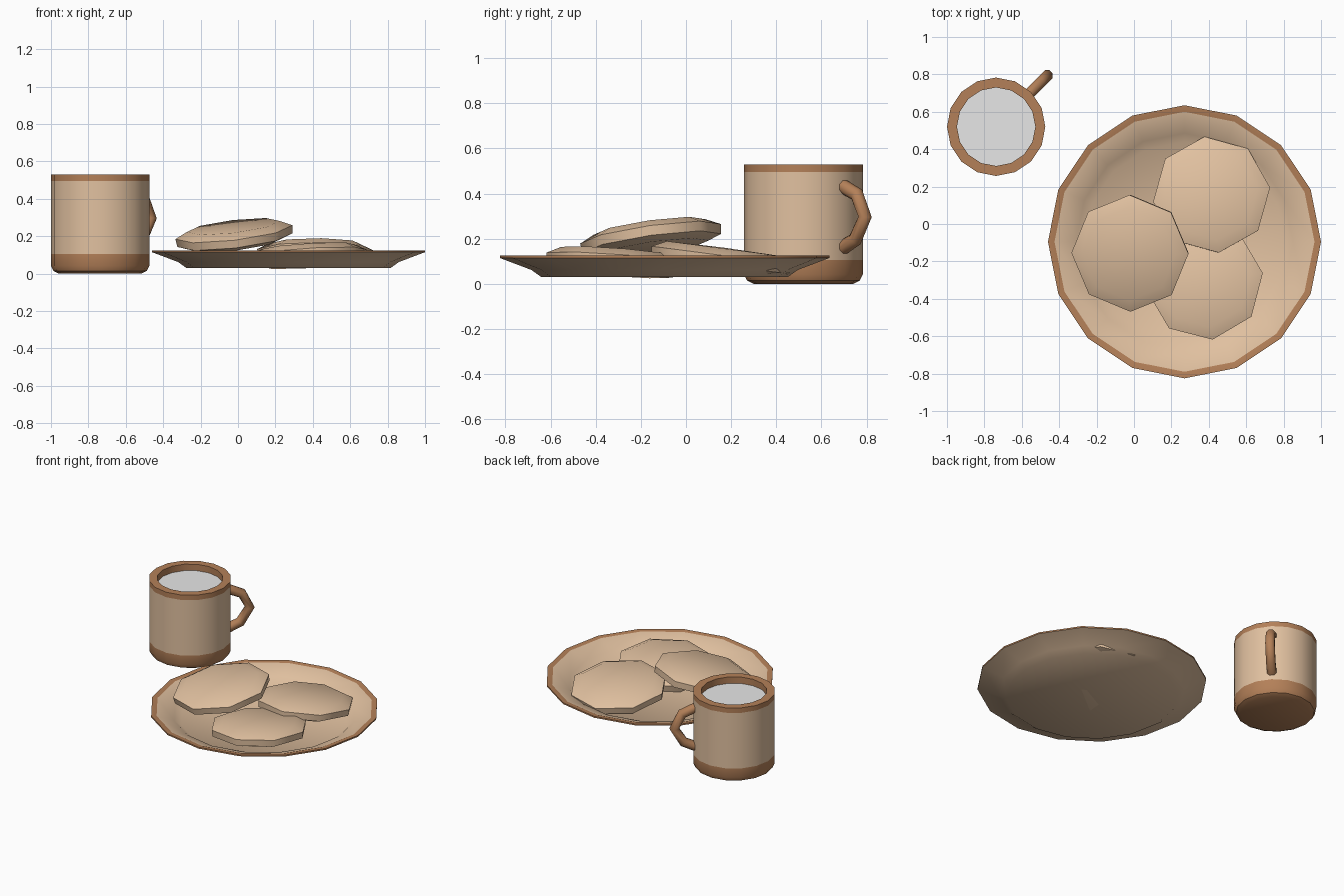
import bpy, math
from mathutils import Vector, Matrix

if "Cube" in bpy.data.objects:
    bpy.data.objects.remove(bpy.data.objects["Cube"])


def material(name, rgb):
    m = bpy.data.materials.new(name)
    m.diffuse_color = (*rgb, 1)
    m.use_nodes = True
    m.node_tree.nodes["Principled BSDF"].inputs["Base Color"].default_value = m.diffuse_color
    return m


BEIGE = material("beige", (0.75, 0.53, 0.35))
BROWN = material("brown", (0.455, 0.216, 0.098))
GREY = material("milk grey", (0.8, 0.8, 0.8))
MATS = [BEIGE, BROWN, GREY]


def make(name, verts, faces, mats, angle):
    me = bpy.data.meshes.new(name)
    me.from_pydata(verts, [], faces)
    for m in MATS:
        me.materials.append(m)
    for p, i in zip(me.polygons, mats):
        p.material_index = i
    ob = bpy.data.objects.new(name, me)
    bpy.context.collection.objects.link(ob)
    bpy.ops.object.select_all(action='DESELECT')
    ob.select_set(True)
    bpy.context.view_layer.objects.active = ob
    bpy.ops.object.shade_smooth_by_angle(angle=math.radians(angle))
    return ob


def lathe(name, profile, sides, seg_mats, loc, angle=35, rot=0.0):
    """Revolve (radius, z) points; seg_mats gives one colour per segment."""
    verts, rings = [], []
    for r, z in profile:
        start = len(verts)
        n = 1 if r == 0 else sides
        for k in range(n):
            a = rot + 2 * math.pi * k / sides
            verts.append((r * math.cos(a), r * math.sin(a), z))
        rings.append([start + (k % n) for k in range(sides)])
    faces, mats = [], []
    for a, b, m in zip(rings, rings[1:], seg_mats):
        for k in range(sides):
            j = (k + 1) % sides
            f = list(dict.fromkeys((a[k], a[j], b[j], b[k])))
            faces.append(f)
            mats.append(m)
    ob = make(name, verts, faces, mats, angle)
    ob.location = loc
    return ob


def tube(name, path, radius, sides, mat, side_axis):
    """Sweep a round section along a planar path."""
    verts, faces = [], []
    pts = [Vector(p) for p in path]
    for i, p in enumerate(pts):
        t = (pts[min(i + 1, len(pts) - 1)] - pts[max(i - 1, 0)]).normalized()
        up = side_axis.cross(t)
        for k in range(sides):
            a = 2 * math.pi * (k + 0.5) / sides
            verts.append(p + radius * (math.cos(a) * side_axis + math.sin(a) * up))
    for i in range(len(pts) - 1):
        for k in range(sides):
            j = (k + 1) % sides
            a, b = i * sides, (i + 1) * sides
            faces.append((a + k, a + j, b + j, b + k))
    faces.append(tuple(reversed(range(sides))))
    faces.append(tuple(range(len(verts) - sides, len(verts))))
    return make(name, verts, faces, [mat] * len(faces), 50)


# mug with brown base, rim and inside, filled with milk
MUG = Vector((-0.737, 0.52, 0))
lathe("mug", [(0, 0), (0.22, 0), (0.25, 0.015), (0.263, 0.042), (0.263, 0.105),
              (0.263, 0.495), (0.263, 0.53), (0.21, 0.53), (0.21, 0.485), (0, 0.485)],
      16, [1, 1, 1, 1, 0, 1, 1, 1, 2], MUG)

# mug handle, pointing diagonally back right
out = Vector((1, 1, 0)).normalized()
handle = [(0.235, 0.438), (0.335, 0.396), (0.386, 0.297), (0.325, 0.197), (0.235, 0.155)]
tube("mug_handle", [MUG + out * r + Vector((0, 0, z)) for r, z in handle],
     0.032, 8, 1, Vector((1, -1, 0)).normalized())

# thin plate with brown rim
lathe("plate", [(0, 0.03), (0.545, 0.03), (0.59, 0.062), (0.73, 0.115), (0.73, 0.125),
                (0.695, 0.122), (0.58, 0.078), (0.535, 0.042), (0, 0.042)],
      16, [0, 0, 0, 1, 1, 0, 0, 0], (0.27, -0.095, 0), 45)

# three tilted cookies: centre, slope along x, slope along y, turn
COOKIE = [(0, -0.05), (0.25, -0.05), (0.31, -0.028), (0.315, 0.015),
          (0.25, 0.046), (0, 0.05)]
cookies = [("cookie_left", (-0.02, -0.155, 0.207), 0.12, 0.14, 0),
           ("cookie_back", (0.415, 0.155, 0.112), 0.0, -0.13, 7),
           ("cookie_front", (0.378, -0.308, 0.098), 0.06, -0.075, 8)]
for name, loc, sx, sy, turn in cookies:
    ob = lathe(name, COOKIE, 8, [0] * 5, loc, 60, math.radians(turn))
    tilt = Vector((0, 0, 1)).rotation_difference(Vector((-sx, -sy, 1)))
    ob.rotation_mode = 'QUATERNION'
    ob.rotation_quaternion = tilt
